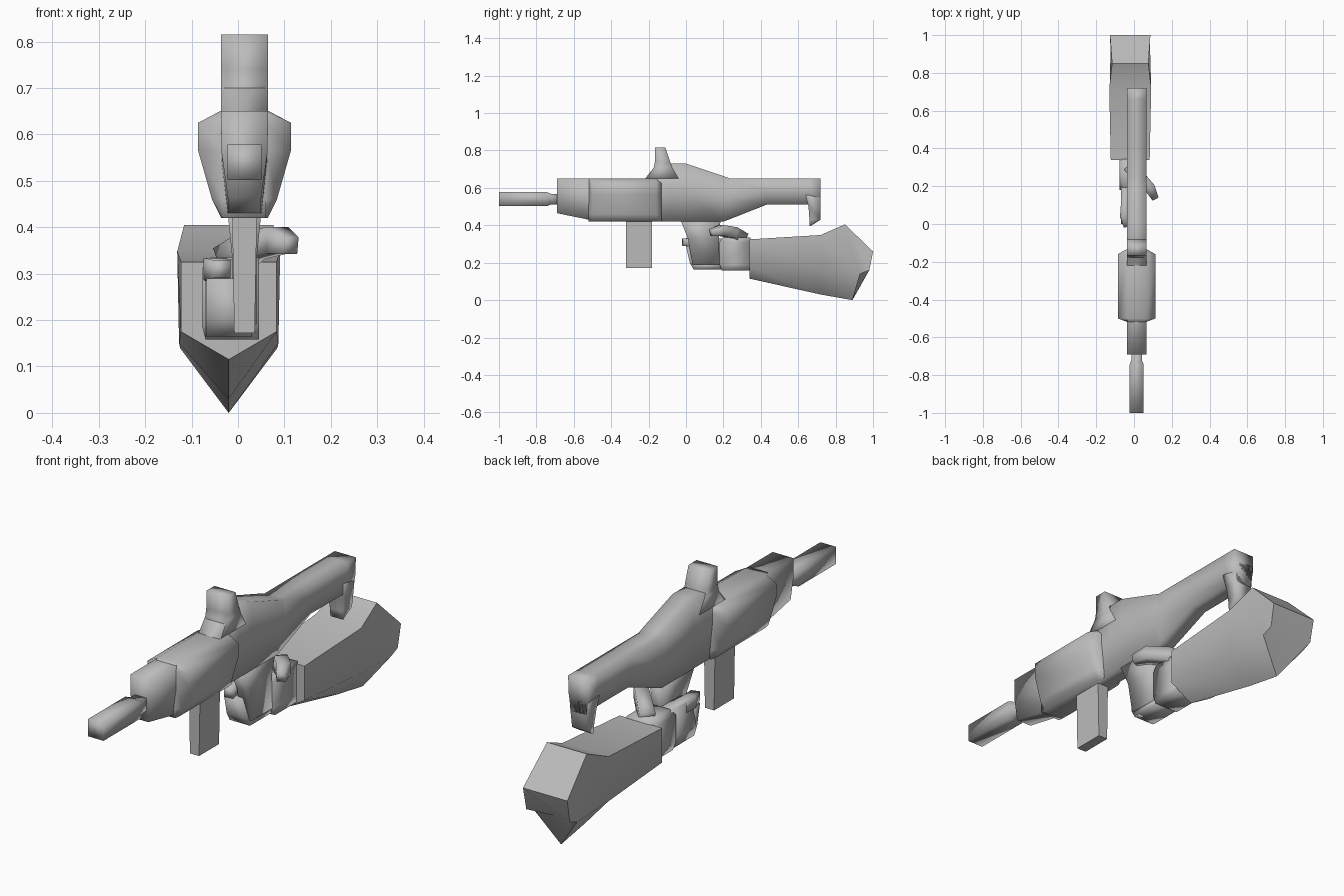
import bpy
import bmesh
from mathutils import Vector

if "Cube" in bpy.data.objects:
    bpy.data.objects.remove(bpy.data.objects["Cube"], do_unlink=True)

grey = bpy.data.materials.new("plain grey")
grey.use_nodes = True
grey.diffuse_color = (0.5, 0.5, 0.5, 1)
grey.node_tree.nodes["Principled BSDF"].inputs["Base Color"].default_value = (0.5, 0.5, 0.5, 1)

CX = 0.014    # centre line of the gun
ARM_X = -0.02  # centre line of the forearm


def loft(name, rings, angle=None):
    """Skin a row of equal rings and cap both ends."""
    bm = bmesh.new()
    rows = [[bm.verts.new(p) for p in ring] for ring in rings]
    n = len(rows[0])
    for a, b in zip(rows, rows[1:]):
        for i in range(n):
            j = (i + 1) % n
            bm.faces.new((a[i], a[j], b[j], b[i]))
    bm.faces.new(rows[0])
    bm.faces.new(rows[-1])
    bmesh.ops.recalc_face_normals(bm, faces=bm.faces)
    mesh = bpy.data.meshes.new(name)
    bm.to_mesh(mesh)
    bm.free()
    mesh.materials.append(grey)
    obj = bpy.data.objects.new(name, mesh)
    bpy.context.collection.objects.link(obj)
    bpy.ops.object.select_all(action="DESELECT")
    obj.select_set(True)
    bpy.context.view_layer.objects.active = obj
    if angle is None:
        bpy.ops.object.shade_smooth()
    else:
        bpy.ops.object.shade_smooth_by_angle(angle=angle)
    return obj


def mirrored(half, y, cx=CX):
    """Closed ring at y from (half width, z) points, mirrored across cx."""
    return ([(cx + w, y, z) for w, z in half]
            + [(cx - w, y, z) for w, z in reversed(half)])


def flat_ring(z, y0, y1, x0, x1):
    """Horizontal rectangle."""
    return [(x0, y0, z), (x1, y0, z), (x1, y1, z), (x0, y1, z)]


def tube(name, path, wide, tall):
    """Four-sided limb along a path of (point, scale)."""
    pts = [Vector(p) for p, s in path]
    rings = []
    for i, (p, s) in enumerate(path):
        d = pts[min(i + 1, len(pts) - 1)] - pts[max(i - 1, 0)]
        side = d.cross(Vector((0, 0, 1))).normalized()
        up = side.cross(d).normalized()
        rings.append([pts[i] + side * wide * s * a + up * tall * s * b
                      for a, b in ((1, 1), (-1, 1), (-1, -1), (1, -1))])
    return loft(name, rings)


# Receiver and stock: stations of (y, bottom, top)
stations = [(-.69, .465, .65), (-.48, .422, .65), (-.22, .42, .65),
            (-.17, .42, .71), (-.08, .42, .73), (0, .42, .73),
            (.2, .42, .663), (.235, .433, .65), (.43, .51, .65),
            (.66, .51, .65), (.72, .5, .65)]
loft("receiver", [mirrored([(.051, t), (.049, b + (t - b) * .5), (.036, b)], y)
                  for y, b, t in stations])

# Wide shell around the front of the receiver
wide = [(.051, .651), (.1, .625), (.1, .565), (.07, .46), (.05, .42)]
narrow = [(min(w, .046), z) for w, z in wide]
loft("handguard", [mirrored(narrow, -.52), mirrored(wide, -.5),
                   mirrored(wide, -.16), mirrored(narrow, -.13)])

# Barrel with a thinner neck
loft("barrel", [mirrored([(w, .54 + h), (w, .54 - h)], y) for y, w, h in
                ((-1, .037, .038), (-.745, .037, .038),
                 (-.72, .028, .028), (-.68, .028, .028))])

# Sight block, butt hook and magazine
loft("sight", [flat_ring(z, a, b, CX - .051, CX + .051) for z, a, b in
               ((.65, -.21, -.04), (.71, -.172, -.075),
                (.74, -.166, -.085), (.815, -.166, -.11))])
loft("butt_hook", [flat_ring(z, a, b, CX - w, CX + w) for z, a, b, w in
                   ((.6, .63, .72, .049), (.5, .655, .72, .04),
                    (.43, .66, .72, .032), (.395, .66, .665, .03))])
loft("magazine", [flat_ring(z, -.32, -.182, CX - w, CX + w)
                  for z, w in ((.45, .027), (.172, .022))], angle=.6)

# Pistol grip
loft("grip", [flat_ring(z, a, b, CX - w, CX + w) for z, a, b, w in
              ((.43, -.03, .185, .036), (.33, .01, .175, .026),
               (.19, .035, .18, .026))])

# Forearm: upside-down house section, each ring = top, side and keel (y, z)
arm = [((.34, .325), (.34, .175), (.34, .115), .103, .103),
       ((.72, .348), (.72, .15), (.72, .03), .111, .107),
       ((.85, .405), (.93, .14), (.89, 0), .096, .105),
       ((1, .26), (.98, .16), (.93, .14), .107, .105)]
loft("forearm", [[(ARM_X - wt, *t), (ARM_X + wt, *t), (ARM_X + ws, *s),
                  (ARM_X, *k), (ARM_X - ws, *s)]
                 for t, s, k, wt, ws in arm], angle=.9)

# Hand: wrist, palm, wrapped fingers, index finger and thumb
loft("wrist", [flat_ring(z, a, .345, x0, .045) for z, a, x0 in
               ((.158, .19, -.07), (.19, .18, -.078),
                (.31, .18, -.078), (.335, .195, -.06))])
loft("palm", [flat_ring(z, a, .2, -.07, x1) for z, a, x1 in
              ((.165, .045, .03), (.198, .03, .03),
               (.2, .03, -.01), (.33, .06, -.01))])
loft("fingers", [flat_ring(z, a, b, -.068, x1) for z, a, b, x1 in
                 ((.165, .04, .07, .03), (.2, .02, .06, .03),
                  (.29, 0, .06, .012))])
tube("index_finger", [((-.04, .18, .305), 1), ((-.05, .04, .31), 1),
                      ((-.035, -.015, .31), .8)], .024, .024)
tube("thumb", [((-.02, .3, .325), 1.1), ((.03, .25, .36), 1),
               ((.085, .19, .372), .95), ((.113, .135, .36), .6)], .03, .03)
